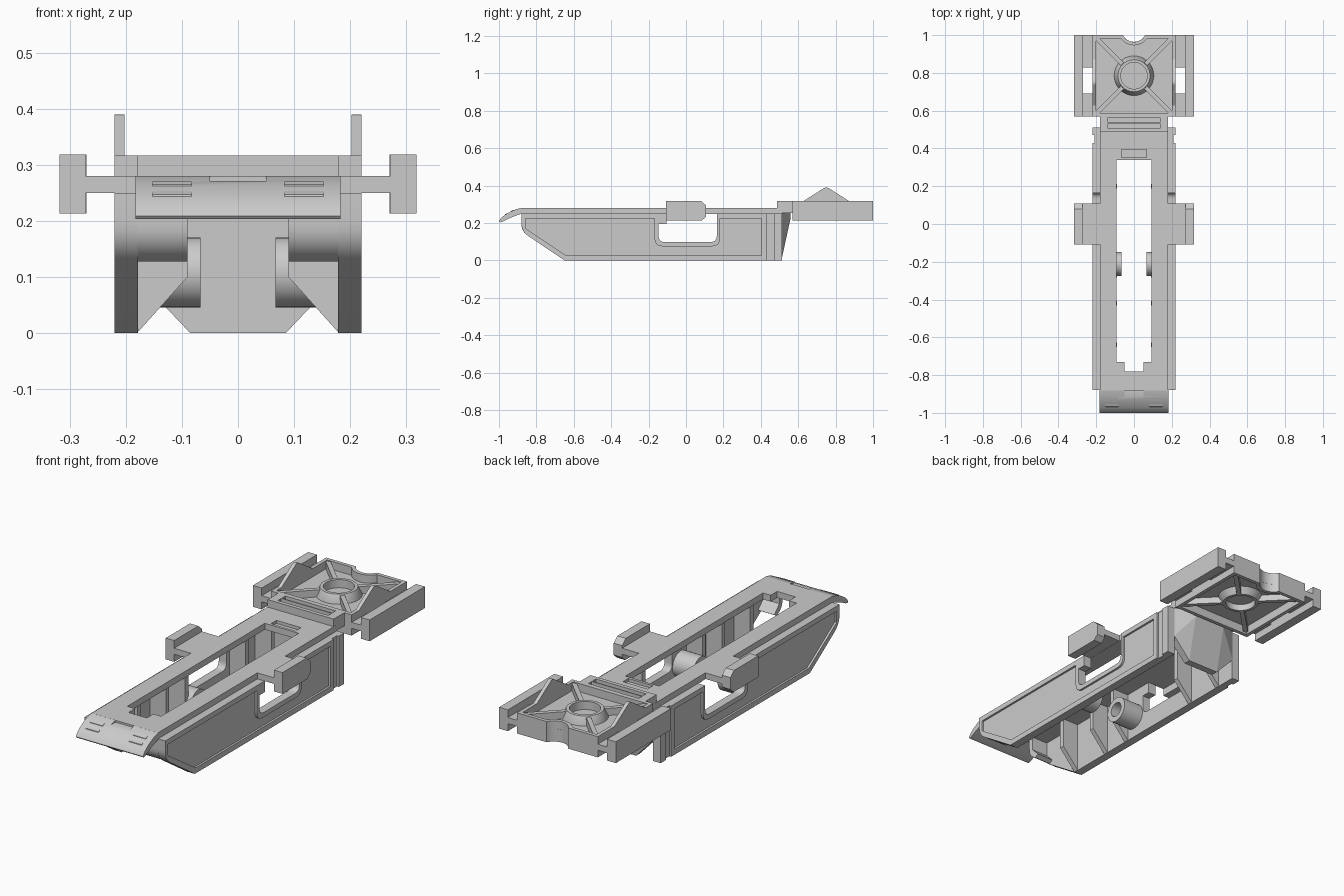
import bpy, bmesh, math
from mathutils import Vector

if "Cube" in bpy.data.objects:
    bpy.data.objects.remove(bpy.data.objects["Cube"])


def finish(name, bm, mirror=False):
    bmesh.ops.recalc_face_normals(bm, faces=bm.faces)
    me = bpy.data.meshes.new(name)
    bm.to_mesh(me)
    bm.free()
    ob = bpy.data.objects.new(name, me)
    bpy.context.collection.objects.link(ob)
    if mirror:
        m = ob.modifiers.new("Mirror", 'MIRROR')
        m.use_mirror_merge = False
    return ob


def prism(name, pts, axis, a, b, mirror=False):
    """Extrude a 2D outline along an axis: x -> (y,z), y -> (x,z), z -> (x,y)."""
    place = {'x': lambda p, t: (t, p[0], p[1]),
             'y': lambda p, t: (p[0], t, p[1]),
             'z': lambda p, t: (p[0], p[1], t)}[axis]
    bm = bmesh.new()
    lo = [bm.verts.new(place(p, a)) for p in pts]
    hi = [bm.verts.new(place(p, b)) for p in pts]
    bm.faces.new(lo)
    bm.faces.new(hi[::-1])
    n = len(pts)
    for i in range(n):
        bm.faces.new((lo[i], lo[(i + 1) % n], hi[(i + 1) % n], hi[i]))
    return finish(name, bm, mirror)


def box(name, x0, x1, y0, y1, z0, z1, mirror=False):
    return prism(name, [(x0, y0), (x1, y0), (x1, y1), (x0, y1)], 'z', z0, z1, mirror)


def cut(ob, *cutters):
    """Subtract cutters, applied at the front of the stack, then drop them."""
    for c in cutters:
        m = ob.modifiers.new("Cut", 'BOOLEAN')
        m.operation, m.object, m.solver = 'DIFFERENCE', c, 'EXACT'
        with bpy.context.temp_override(object=ob, active_object=ob):
            bpy.ops.object.modifier_move_to_index(modifier=m.name, index=0)
            bpy.ops.object.modifier_apply(modifier=m.name)
        bpy.data.objects.remove(c)
    return ob


def smooth(ob):
    bpy.ops.object.select_all(action='DESELECT')
    ob.select_set(True)
    bpy.context.view_layer.objects.active = ob
    bpy.ops.object.shade_smooth_by_angle(angle=math.radians(32))
    return ob


def rounded(pts):
    """Outline whose points may carry a fillet radius as third value."""
    out, n = [], len(pts)
    for i, p in enumerate(pts):
        if len(p) == 2:
            out.append(p)
            continue
        c = Vector(p[:2])
        u = (Vector(pts[i - 1][:2]) - c).normalized() * p[2]
        v = (Vector(pts[(i + 1) % n][:2]) - c).normalized() * p[2]
        for k in range(7):
            t = k / 6
            q = c + u * (1 - t) ** 2 + v * t ** 2
            out.append((q.x, q.y))
    return out


def arc(cx, cy, r, a0, a1, n):
    return [(cx + r * math.cos(math.radians(a0 + (a1 - a0) * k / n)),
             cy + r * math.sin(math.radians(a0 + (a1 - a0) * k / n))) for k in range(n + 1)]


def lathe(name, profile, matrix_fn, n=40, mirror=False):
    """Closed (radius, height) profile turned into a ring."""
    bm = bmesh.new()
    rings = [[bm.verts.new(matrix_fn(r * math.cos(2 * math.pi * i / n),
                                     r * math.sin(2 * math.pi * i / n), h))
              for r, h in profile] for i in range(n)]
    m = len(profile)
    for i in range(n):
        A, B = rings[i], rings[(i + 1) % n]
        for j in range(m):
            bm.faces.new((A[j], A[(j + 1) % m], B[(j + 1) % m], B[j]))
    return smooth(finish(name, bm, mirror))


# Side walls with window and recessed outer panel
wall = prism("side_wall", rounded([
    (-.88, .25), (-.88, .155, .045), (-.65, 0), (.43, 0), (.43, .25), (.165, .25),
    (.165, .098, .035), (-.147, .098, .035), (-.147, .25)]), 'x', .178, .22, True)
panel = prism("panel_cutter", rounded([
    (-.858, .225), (-.858, .17), (-.642, .027), (.405, .027), (.405, .225), (.182, .225),
    (.182, .075, .045), (-.168, .075, .045), (-.168, .225)]), 'x', .21, .24)
smooth(cut(wall, panel))
box("rear_groove", .178, .21, .43, .47, 0, .25, True)
box("rear_post", .178, .22, .47, .512, 0, .25, True)
box("window_lug", .178, .22, -.15, -.105, .195, .25, True)

# Top deck with long slot
deck = box("deck", -.181, .181, -.881, .5, .249, .28)
cut(deck, prism("slot", [(-.092, -.73), (-.05, -.73), (-.05, -.78), (.05, -.78), (.05, -.73),
                         (.092, -.73), (.092, .34), (-.092, .34)], 'z', .2, .3),
    box("small_slot", -.067, .067, .353, .395, .265, .3))

# Curved nose with grip bars
nose = prism("nose", [(-.88, .28), (-.91, .273), (-.94, .26), (-.97, .242), (-.99, .225),
                      (-1, .209), (-.995, .203), (-.98, .207), (-.94, .227), (-.88, .25)],
             'x', -.183, .183)
cut(nose, box("nose_recess", -.05, .05, -.95, -.87, .271, .3))
smooth(nose)
for y, z in ((-.928, .2665), (-.96, .249)):
    prism("grip_bar", [(y - .009, z - .012), (y + .009, z - .003), (y + .007, z + .004),
                       (y - .007, z - .002)], 'x', .083, .152, True)

# Front wall closing the channel sides
smooth(prism("front_wall", rounded([
    (-.88, .25), (-.88, .155, .04), (-.835, .128), (-.815, .14), (-.855, .18), (-.855, .25)]),
    'x', .09, .18, True))

# Inner gussets
for y in (-.64, -.42, -.27, .2, .4):
    prism("gusset", [(.18, 0), (.09, .1), (.09, .25), (.18, .25)], 'y', y - .012, y + .012, True)

# Pivot bosses
lathe("pivot_boss", [(.036, .067), (.0625, .067), (.0625, .18), (.036, .18)],
      lambda a, b, h: (h, -.212 + a, .108 + b), 32, True)

# Tapered rear web under the neck
bm = bmesh.new()
for x, y, z in ((.18, .475, .252), (.18, .512, .252), (.085, .558, .22), (.085, .558, .252),
                (.18, .475, .1), (.18, .512, .1), (.085, .475, 0), (.085, .51, 0)):
    for s in (-1, 1):
        bm.verts.new((s * x, y, z))
bmesh.ops.convex_hull(bm, input=bm.verts)
finish("rear_web", bm)

# Side wings at mid length
box("wing_arm", .175, .272, -.108, .108, .25, .28, True)
prism("wing_block", [(-.108, .213), (.085, .213), (.108, .235), (.108, .293), (.08, .318),
                     (-.108, .318)], 'x', .272, .318, True)

# Neck block with double slot
neck = box("neck", -.18, .18, .487, .575, .252, .317)
cut(neck, box("neck_slot_a", -.137, .137, .506, .532, .275, .4),
    box("neck_slot_b", -.137, .137, .538, .564, .275, .4))

# Head plate: pockets above and below, scalloped rear edge
head = box("head_plate", -.22, .22, .57, 1, .215, .317)
cut(head, box("top_pocket", -.202, .202, .588, .982, .277, .4),
    box("bottom_pocket", -.202, .202, .588, .982, .1, .257),
    prism("scallop_cutter", arc(0, 1.03, .066, 0, 345, 23), 'z', .1, .4))
smooth(head)
smooth(prism("scallop_wall", arc(0, 1.03, .066, 208, 332, 16) + arc(0, 1.03, .084, 326, 214, 16),
             'z', .215, .317))

# Hub ring and diagonal ribs on both faces of the head
cx, cy = 0, .785
lathe("hub_ring", [(.07, .225), (.084, .225), (.105, .257), (.105, .277), (.085, .317), (.07, .317)],
      lambda a, b, h: (cx + a, cy + b, h), 40)
for s in (-1, 1):
    d = Vector((.2, s * .2))
    u = d.normalized()
    w = Vector((-u.y, u.x)) * .011
    c = Vector((cx, cy))
    pts = [c + u * .078 - w, c + d - w, c + d + w, c + u * .078 + w]
    prism("head_rib", [tuple(p) for p in pts], 'z', .225, .312, True)

# Triangular side fins
prism("side_fin", [(.628, .31), (.872, .31), (.872, .317), (.762, .387), (.75, .39), (.738, .387),
                   (.628, .317)], 'x', .202, .22, True)

# Head rails joined by webs
box("head_rail", .27, .318, .57, 1, .213, .318, True)
for y0, y1 in ((.57, .69), (.828, 1)):
    box("rail_web", .215, .272, y0, y1, .25, .28, True)
